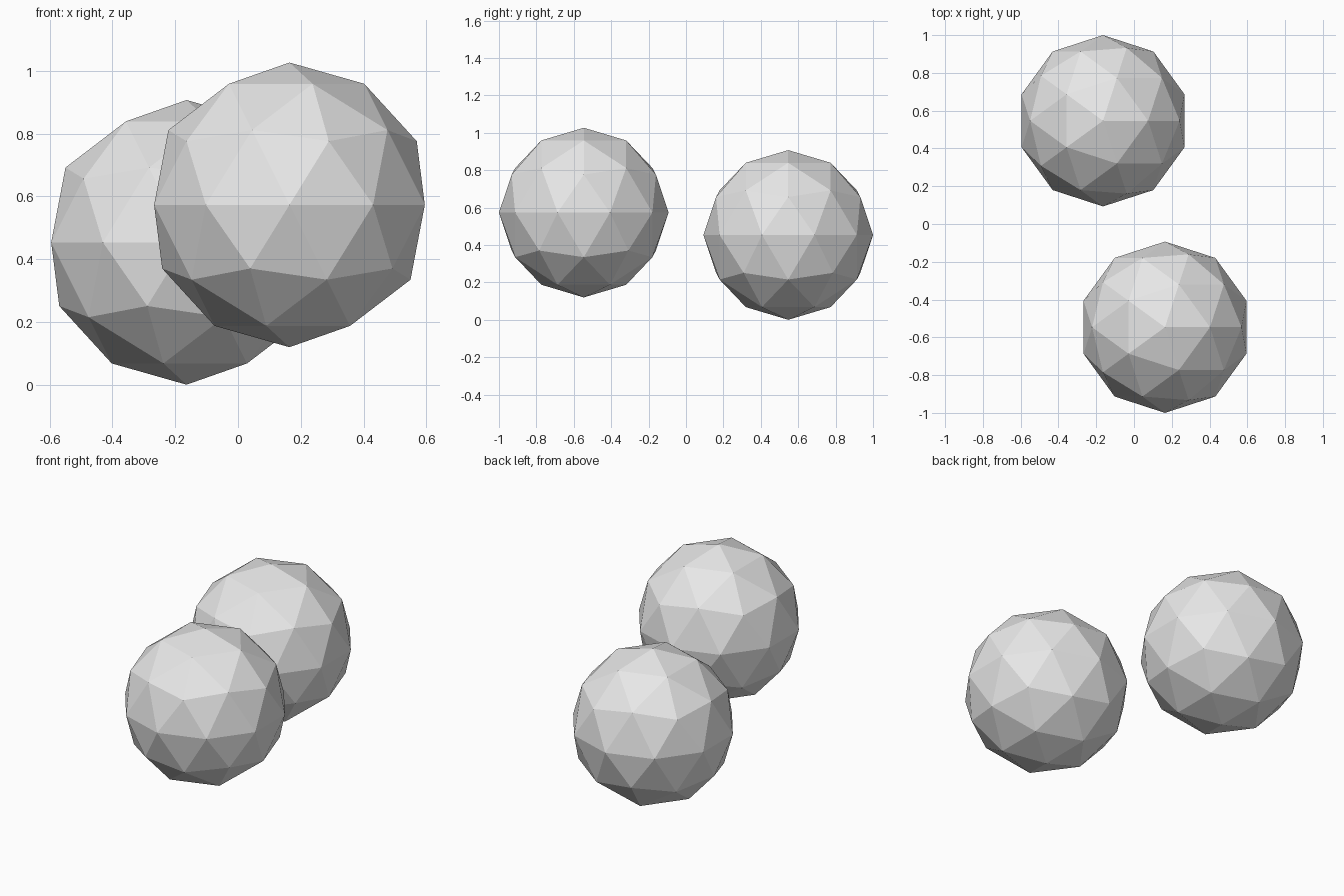
import bpy

# Remove the default cube
cube = bpy.data.objects.get("Cube")
if cube:
    bpy.data.objects.remove(cube, do_unlink=True)

# Single plain grey material
GREY = (0.8, 0.8, 0.8, 1.0)
grey = bpy.data.materials.new("light_grey")
grey.use_nodes = True
grey.diffuse_color = GREY
grey.node_tree.nodes["Principled BSDF"].inputs["Base Color"].default_value = GREY

RADIUS = 0.4535


def faceted_ball(name, location):
    """Low-poly icosphere with flat faces."""
    bpy.ops.mesh.primitive_ico_sphere_add(
        subdivisions=2, radius=RADIUS, location=location)
    ball = bpy.context.object
    ball.name = name
    ball.data.name = name
    ball.data.materials.append(grey)
    bpy.ops.object.shade_flat()
    return ball


# Higher ball at the front left, lower ball at the back right
faceted_ball("front_ball", (0.164, RADIUS - 1, 0.573))
faceted_ball("back_ball", (-0.164, 1 - RADIUS, RADIUS))
